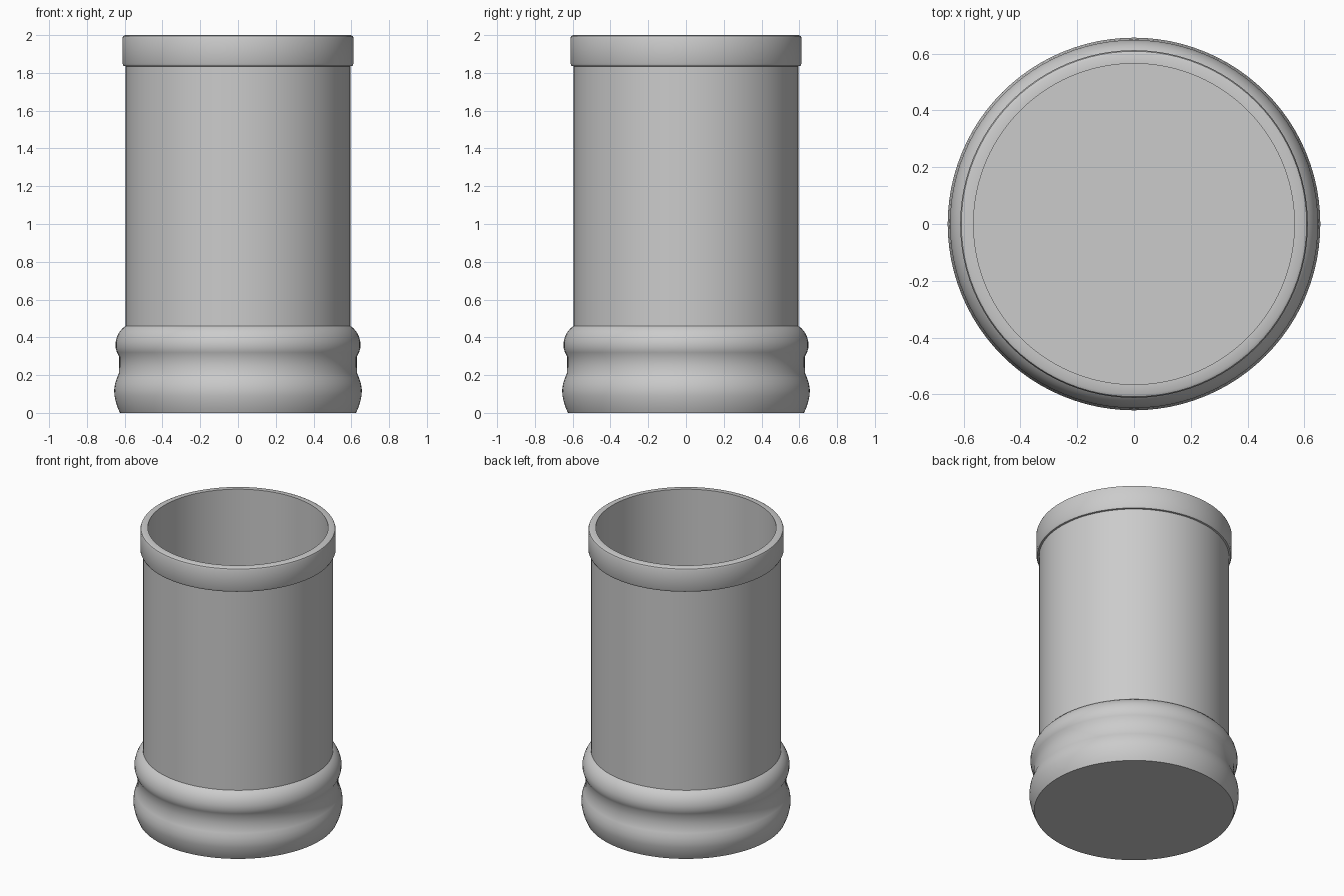
import bpy, bmesh, math

cube = bpy.data.objects.get("Cube")
if cube:
    bpy.data.objects.remove(cube, do_unlink=True)

# One plain grey for the whole cup
grey = bpy.data.materials.new("plain grey")
grey.use_nodes = True
colour = (0.6, 0.6, 0.6, 1)
grey.diffuse_color = colour
grey.node_tree.nodes["Principled BSDF"].inputs["Base Color"].default_value = colour


def lathe(name, profile, steps=96):
    """Spin a (radius, height) profile around z."""
    bm = bmesh.new()
    verts = [bm.verts.new((r, 0, z)) for r, z in profile]
    edges = [bm.edges.new(pair) for pair in zip(verts, verts[1:])]
    bmesh.ops.spin(bm, geom=verts + edges, cent=(0, 0, 0), axis=(0, 0, 1),
                   angle=math.tau, steps=steps)
    bmesh.ops.remove_doubles(bm, verts=bm.verts, dist=0.0001)
    bmesh.ops.recalc_face_normals(bm, faces=bm.faces)
    mesh = bpy.data.meshes.new(name)
    bm.to_mesh(mesh)
    bm.free()
    mesh.materials.append(grey)
    obj = bpy.data.objects.new(name, mesh)
    bpy.context.collection.objects.link(obj)
    bpy.ops.object.select_all(action="DESELECT")
    obj.select_set(True)
    bpy.context.view_layer.objects.active = obj
    bpy.ops.object.shade_smooth_by_angle(angle=math.radians(32))
    return obj


# Flat underside, two rounded beads with a waist between them
base = [(0, 0), (0.625, 0), (0.634, 0.02), (0.645, 0.05), (0.654, 0.09),
        (0.656, 0.12), (0.651, 0.155), (0.641, 0.185), (0.631, 0.21),
        (0.629, 0.25), (0.629, 0.298), (0.641, 0.32), (0.648, 0.345),
        (0.648, 0.375), (0.64, 0.405), (0.627, 0.43), (0.609, 0.45),
        (0.595, 0.46)]

# Straight wall and the raised band at the lip
wall_and_lip = [(0.595, 1.835), (0.606, 1.837), (0.612, 1.85),
                (0.612, 1.985), (0.608, 1.995), (0.598, 2)]

# Hollow inside down to a flat floor
hollow = [(0.565, 2), (0.565, 0.06), (0, 0.06)]

lathe("cup", base + wall_and_lip + hollow)
